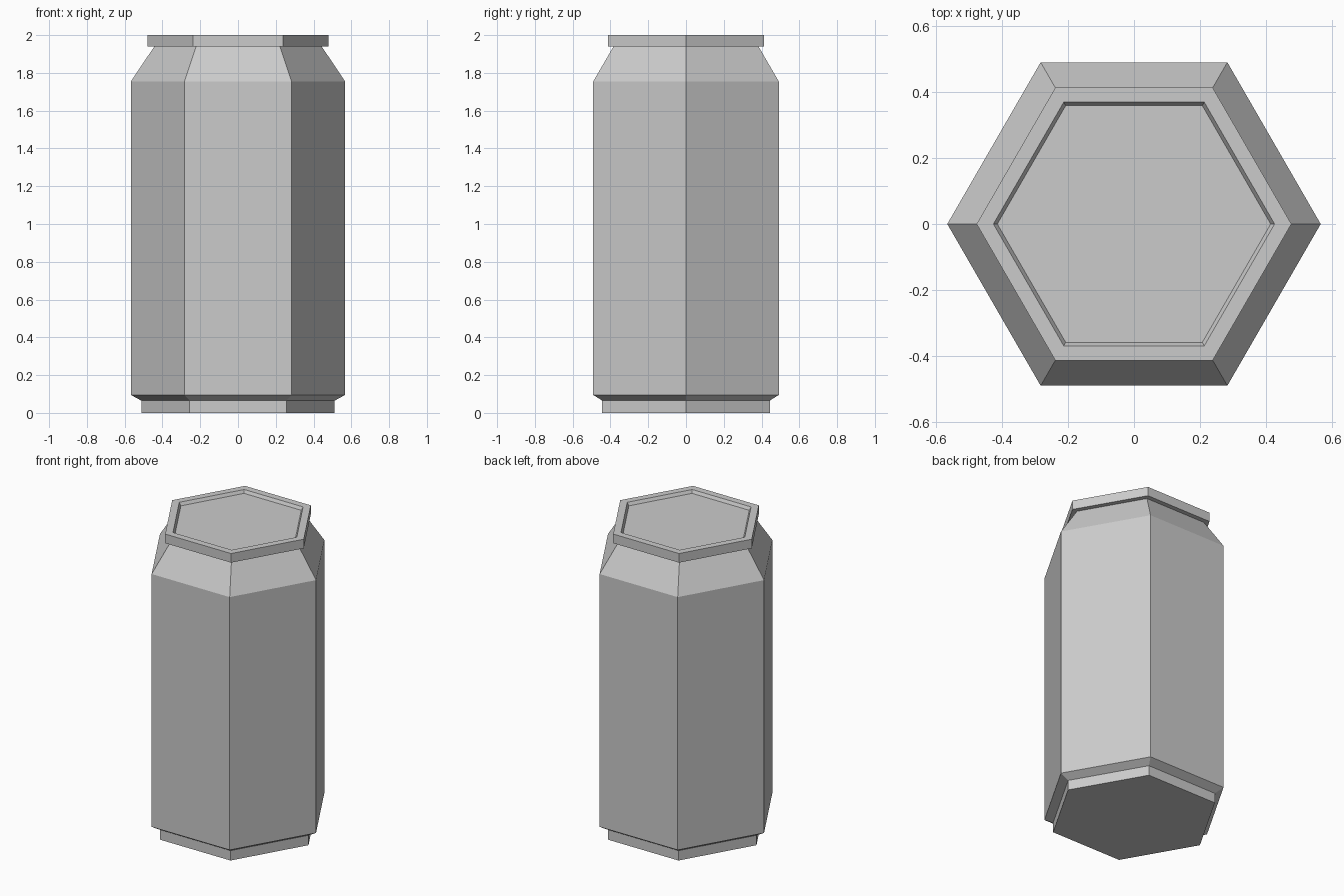
import bpy
import bmesh
from math import cos, sin, tau

cube = bpy.data.objects.get("Cube")
if cube:
    bpy.data.objects.remove(cube, do_unlink=True)

SIDES = 6

# One plain grey metal
GREY = (0.6, 0.6, 0.6, 1.0)
metal = bpy.data.materials.new("grey metal")
metal.use_nodes = True
metal.diffuse_color = GREY
metal.node_tree.nodes["Principled BSDF"].inputs["Base Color"].default_value = GREY


def turned_part(name, profile):
    """Revolve (corner radius, height) points into a closed six-sided solid."""
    bm = bmesh.new()
    rings = [[bm.verts.new((r * cos(tau * i / SIDES), r * sin(tau * i / SIDES), z))
              for i in range(SIDES)] for r, z in profile]
    for low, high in zip(rings, rings[1:]):
        for i in range(SIDES):
            j = (i + 1) % SIDES
            bm.faces.new((low[i], low[j], high[j], high[i]))
    bm.faces.new(rings[0][::-1])
    bm.faces.new(rings[-1])
    mesh = bpy.data.meshes.new(name)
    bm.to_mesh(mesh)
    bm.free()
    mesh.materials.append(metal)
    obj = bpy.data.objects.new(name, mesh)
    bpy.context.collection.objects.link(obj)
    return obj


# Foot, chamfer, straight wall, tapered neck, overhanging rim, recessed lid
turned_part("can_body", [
    (0.512, 0.0), (0.512, 0.065),
    (0.567, 0.095), (0.567, 1.755),
    (0.443, 1.94), (0.478, 1.94),
    (0.478, 2.0), (0.427, 2.0),
    (0.415, 1.98),
])
